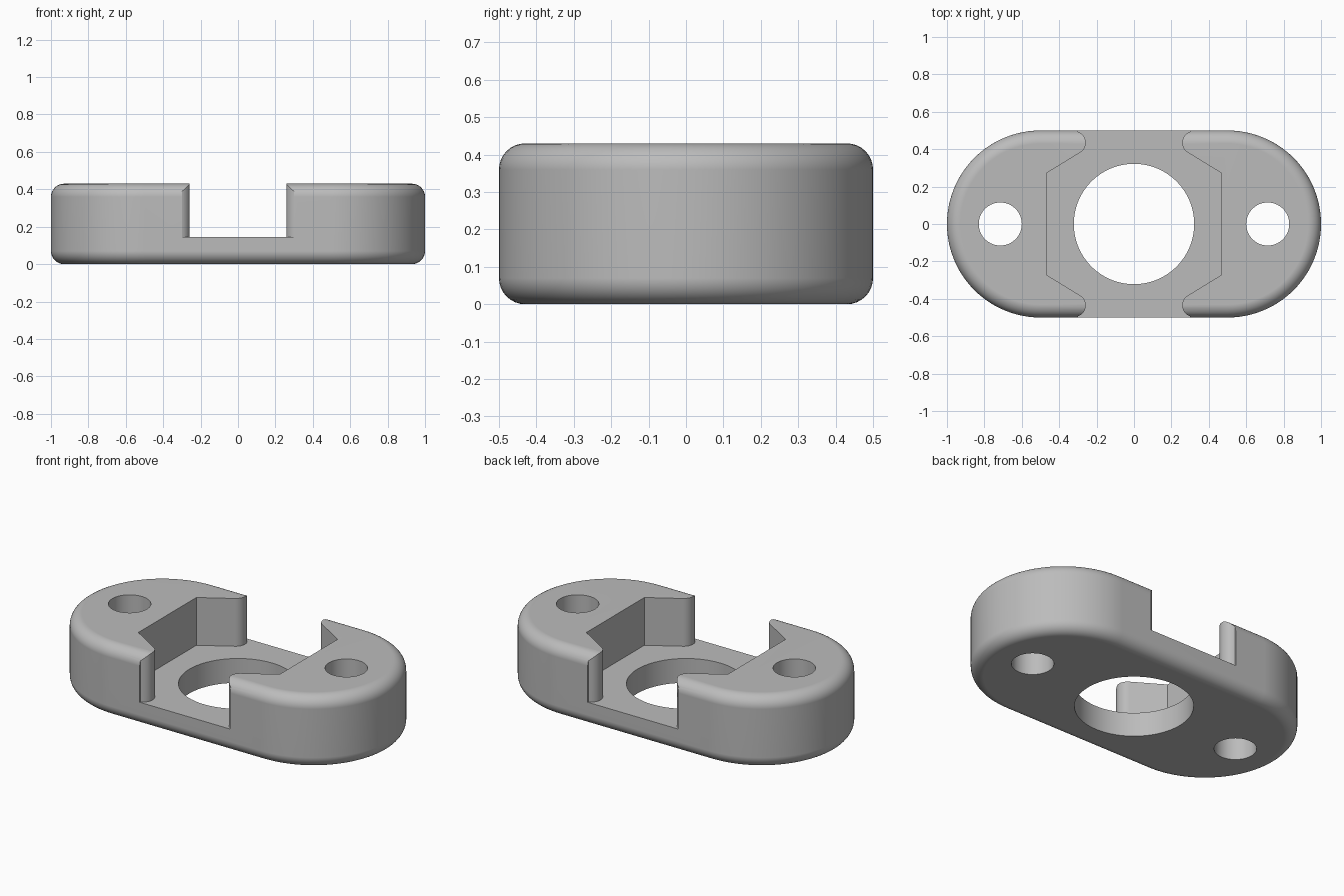
import bpy, bmesh
from math import cos, sin, pi, radians

if "Cube" in bpy.data.objects:
    bpy.data.objects.remove(bpy.data.objects["Cube"])

HEIGHT, RADIUS, FILLET, FLOOR = 0.43, 0.5, 0.07, 0.145

grey = bpy.data.materials.new("plain grey")
grey.use_nodes = True
grey.diffuse_color = (0.5, 0.5, 0.5, 1)
grey.node_tree.nodes["Principled BSDF"].inputs["Base Color"].default_value = (0.5, 0.5, 0.5, 1)


def loft(name, rings):
    """Closed solid through stacked rings of equal point count."""
    bm = bmesh.new()
    loops = [[bm.verts.new(p) for p in ring] for ring in rings]
    for low, high in zip(loops, loops[1:]):
        for i in range(len(low)):
            j = (i + 1) % len(low)
            bm.faces.new((low[i], low[j], high[j], high[i]))
    bm.faces.new(loops[0][::-1])
    bm.faces.new(loops[-1])
    bmesh.ops.recalc_face_normals(bm, faces=bm.faces)
    mesh = bpy.data.meshes.new(name)
    bm.to_mesh(mesh)
    bm.free()
    mesh.materials.append(grey)
    obj = bpy.data.objects.new(name, mesh)
    bpy.context.collection.objects.link(obj)
    return obj


def prism(name, outline, bottom, top):
    return loft(name, [[(x, y, z) for x, y in outline] for z in (bottom, top)])


def arc(cx, cy, r, start, end, steps):
    angles = [radians(start + (end - start) * i / steps) for i in range(steps + 1)]
    return [(cx + r * cos(a), cy + r * sin(a)) for a in angles]


def stadium(r, z):
    outline = arc(RADIUS, 0, r, -90, 90, 48) + arc(-RADIUS, 0, r, 90, 270, 48)
    return [(x, y, z) for x, y in outline]


# Rounded body: stadium outline lofted with filleted bottom and top edges
core = RADIUS - FILLET
steps = [pi / 2 * i / 8 for i in range(9)]
rings = [stadium(core + FILLET * sin(a), FILLET - FILLET * cos(a)) for a in steps]
rings += [stadium(core + FILLET * cos(a), HEIGHT - FILLET + FILLET * sin(a)) for a in steps]
body = loft("mounting_body", rings)

# Pocket: straight wall, slanted shoulder, round lip, then open to the side
quarter = [(0.466, 0.273)] + arc(0.32, 0.435, 0.062, 240, 110, 14)
quarter.append((quarter[-1][0], 0.7))
right_half = [(x, -y) for x, y in reversed(quarter)] + quarter
outline = right_half + [(-x, -y) for x, y in right_half]
cutters = [prism("pocket_cutter", outline, FLOOR, 1)]

# Large centre hole and two screw holes
for name, x, r in (("centre", 0, 0.322), ("left_screw", 0.715, 0.115), ("right_screw", -0.715, 0.115)):
    cutters.append(prism(name + "_cutter", arc(x, 0, r, 0, 354.375, 63), -1, 1))

bpy.ops.object.select_all(action="DESELECT")
bpy.context.view_layer.objects.active = body
body.select_set(True)
for cutter in cutters:
    cutter.hide_render = True
    mod = body.modifiers.new("cut", "BOOLEAN")
    mod.operation, mod.solver, mod.object = "DIFFERENCE", "EXACT", cutter
    bpy.ops.object.modifier_apply(modifier=mod.name)
    bpy.data.objects.remove(cutter)

# Smooth curves, crisp cut edges, flat large faces
bpy.ops.object.shade_smooth_by_angle(angle=radians(28))
weighted = body.modifiers.new("flat faces", "WEIGHTED_NORMAL")
weighted.keep_sharp = True
